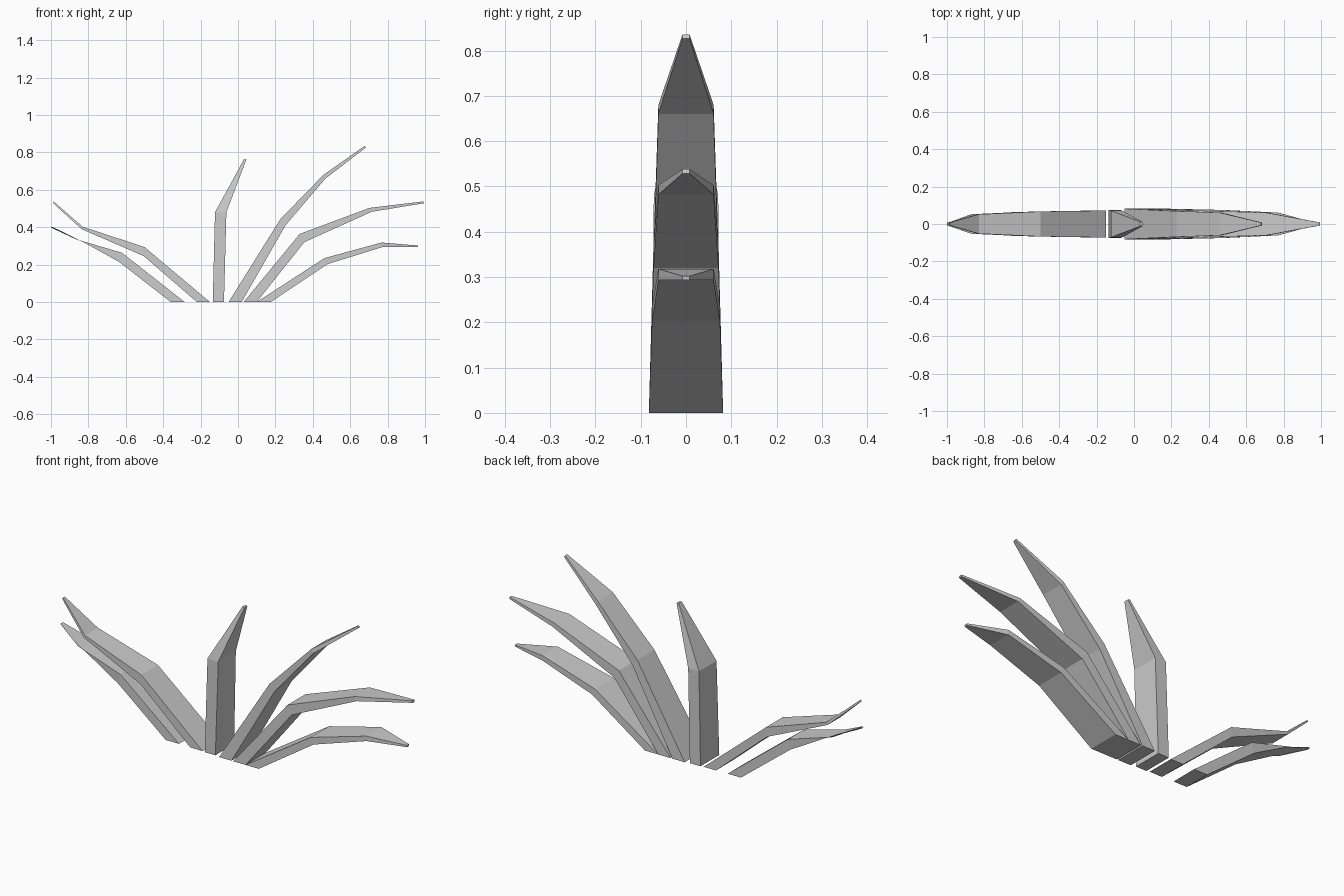
import bpy, bmesh


def leaf(name, sections):
    """Loft a four-sided blade; section = (x1, z1, x2, z2, half width)."""
    bm = bmesh.new()
    rings = []
    for x1, z1, x2, z2, w in sections:
        rings.append([bm.verts.new(p) for p in
                      ((x1, -w, z1), (x2, -w, z2), (x2, w, z2), (x1, w, z1))])
    for a, b in zip(rings, rings[1:]):
        for i in range(4):
            j = (i + 1) % 4
            bm.faces.new((a[i], a[j], b[j], b[i]))
    bm.faces.new(rings[0])
    bm.faces.new(rings[-1])
    bmesh.ops.recalc_face_normals(bm, faces=bm.faces)
    me = bpy.data.meshes.new(name)
    bm.to_mesh(me)
    bm.free()
    bpy.context.collection.objects.link(bpy.data.objects.new(name, me))


# Left-leaning leaves
leaf("leaf_left_low", [(-.36, 0, -.285, 0, .070), (-.635, .214, -.62, .263, .064),
                       (-.83, .322, -.87, .337, .052), (-1.0, .398, -.995, .403, .007)])
leaf("leaf_left_high", [(-.22, 0, -.15, 0, .072), (-.505, .246, -.50, .294, .067),
                        (-.837, .39, -.83, .402, .052), (-.99, .53, -.985, .537, .007)])

# Short upright leaf
leaf("leaf_centre", [(-.135, 0, -.075, 0, .076), (-.123, .48, -.062, .48, .071),
                     (.033, .765, .045, .762, .012)])

# Right-leaning leaves
leaf("leaf_right_high", [(-.05, 0, .02, 0, .082), (.227, .444, .254, .41, .069),
                         (.457, .68, .468, .66, .061), (.678, .835, .684, .826, .008)])
leaf("leaf_right_middle", [(.03, 0, .10, 0, .082), (.33, .364, .355, .32, .072),
                           (.703, .503, .714, .482, .061), (.992, .538, .994, .528, .008)])
leaf("leaf_right_low", [(.10, 0, .175, 0, .082), (.463, .235, .48, .203, .075),
                        (.768, .318, .77, .293, .061), (.962, .302, .962, .293, .008)])
